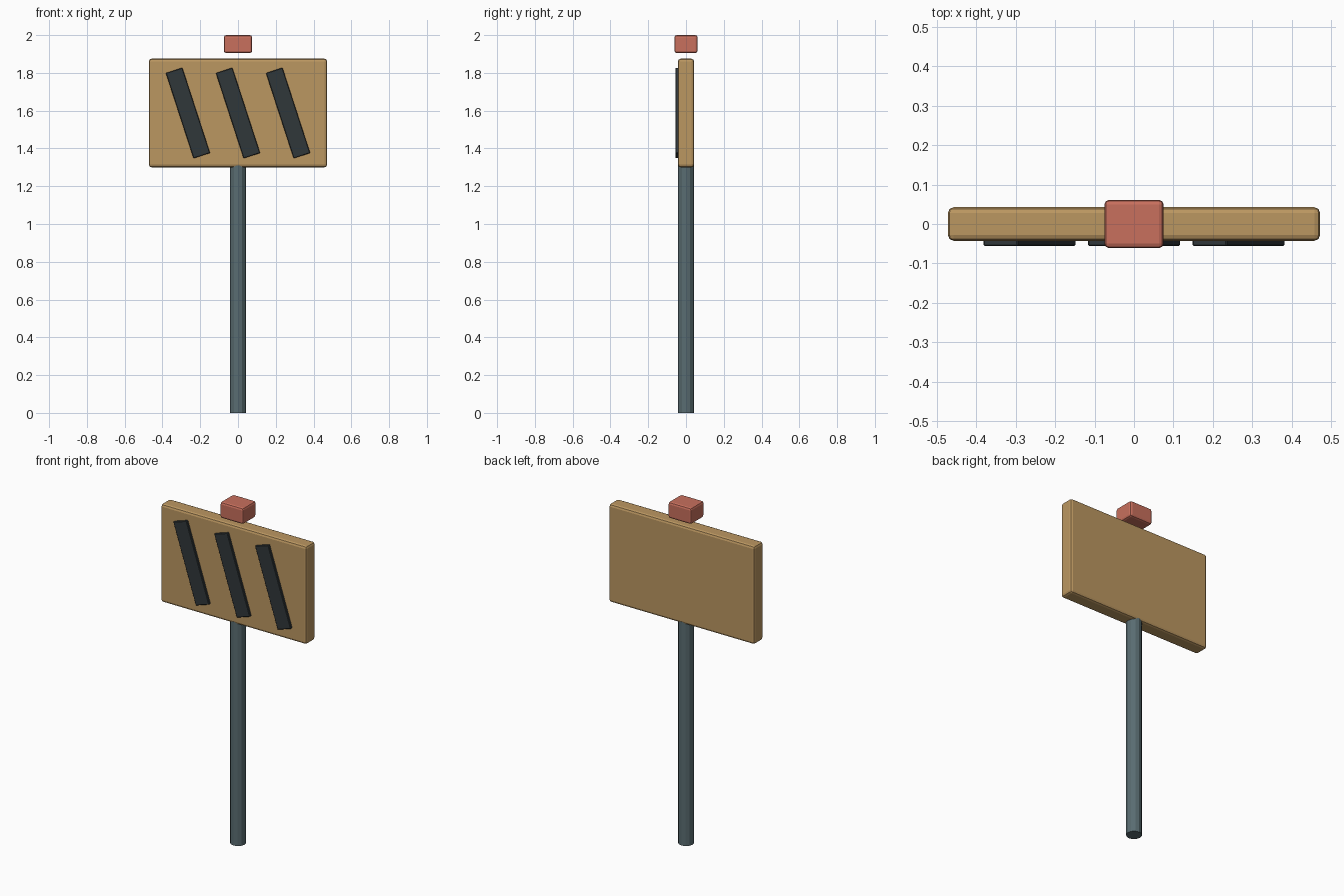
import bpy
from math import radians

if "Cube" in bpy.data.objects:
    bpy.data.objects.remove(bpy.data.objects["Cube"])


def material(name, rgb):
    mat = bpy.data.materials.new(name)
    mat.diffuse_color = (*rgb, 1)
    mat.use_nodes = True
    mat.node_tree.nodes["Principled BSDF"].inputs["Base Color"].default_value = mat.diffuse_color
    return mat


def box(name, centre, size, mat, bevel, segments=2, tilt=0):
    bpy.ops.mesh.primitive_cube_add(size=1, location=centre)
    ob = bpy.context.object
    ob.name = name
    ob.scale = size
    bpy.ops.object.transform_apply(location=False, rotation=False, scale=True)
    ob.rotation_euler.y = tilt
    mod = ob.modifiers.new("edge_bevel", 'BEVEL')
    mod.width = bevel
    mod.segments = segments
    ob.data.materials.append(mat)
    return ob


steel = material("steel", (0.10, 0.15, 0.165))
tan = material("tan_board", (0.50, 0.31, 0.12))
dark = material("dark_stripe", (0.03, 0.038, 0.042))
red = material("red_lamp", (0.58, 0.16, 0.11))

# Round post
bpy.ops.mesh.primitive_cylinder_add(vertices=12, radius=0.043, depth=1.31,
                                    location=(0, 0, 0.655))
post = bpy.context.object
post.name = "post"
post.data.materials.append(steel)

# Sign board
box("sign_board", (0, 0, 1.5875), (0.944, 0.085, 0.575), tan, 0.014)

# Slanted stripes on the front
for i, x in enumerate((-0.265, 0, 0.265)):
    box(f"stripe_{i + 1}", (x, -0.047, 1.5875), (0.092, 0.018, 0.475),
        dark, 0.003, 1, radians(-18))

# Lamp block hovering above the board
box("top_lamp", (0, 0, 1.9525), (0.15, 0.123, 0.095), red, 0.012)
